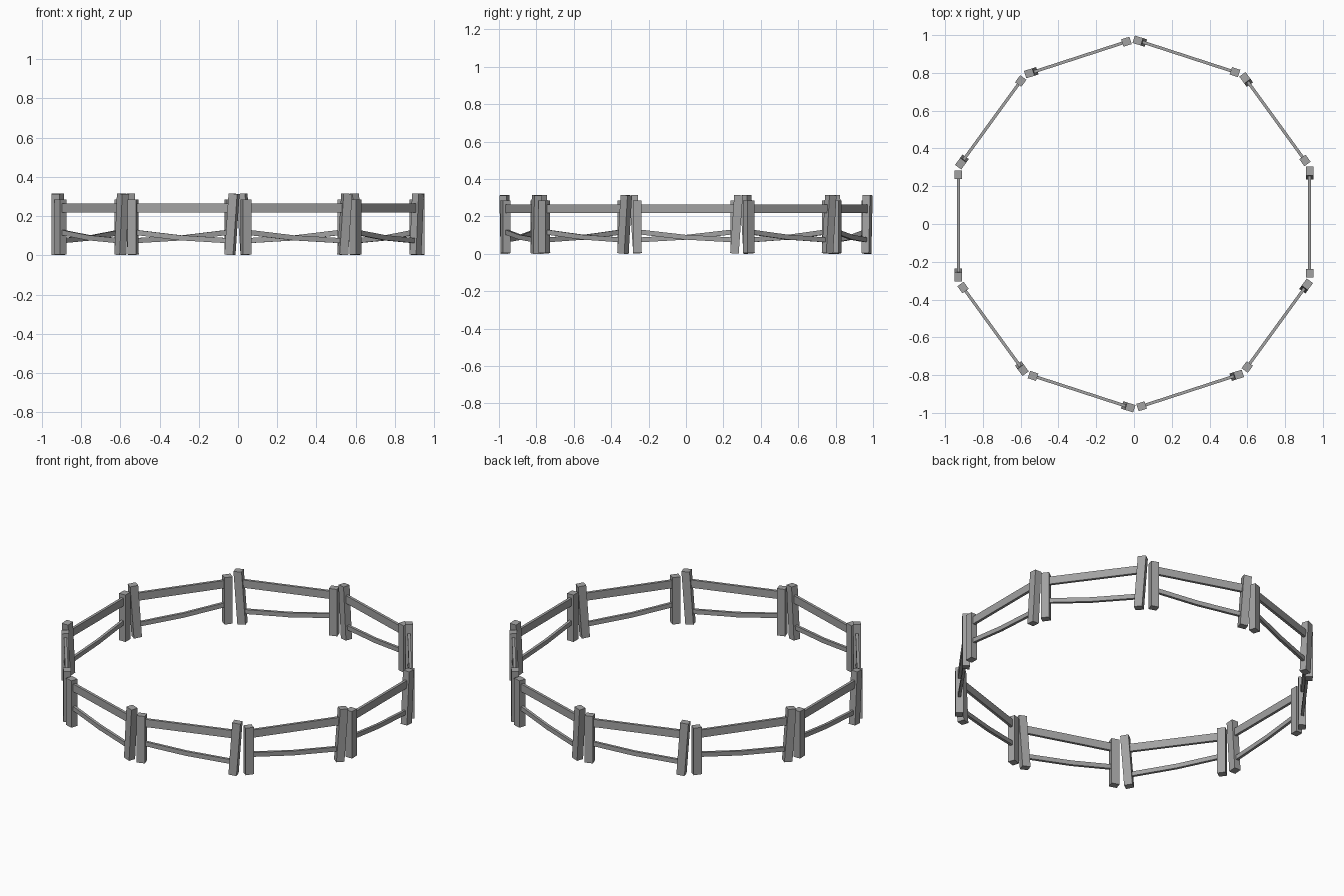
import bpy
from math import pi, radians
from mathutils import Matrix, Vector

cube = bpy.data.objects.get("Cube")
if cube:
    bpy.data.objects.remove(cube, do_unlink=True)

SIDES = 10
APOTHEM = 0.93

wood = bpy.data.materials.new("weathered_grey")
wood.use_nodes = True
grey = (0.36, 0.36, 0.36, 1)
wood.diffuse_color = grey
wood.node_tree.nodes["Principled BSDF"].inputs["Base Color"].default_value = grey

BOX_FACES = [(0, 1, 3, 2), (4, 6, 7, 5), (0, 4, 5, 1),
             (2, 3, 7, 6), (0, 2, 6, 4), (1, 5, 7, 3)]


def beam(name, start, end, width, depth):
    """Mesh of a square-cut beam in the panel plane; points are (along, height)."""
    a, b = Vector(start), Vector(end)
    d = (b - a).normalized()
    side = Vector((-d.y, d.x)) * width / 2
    verts = []
    for p in (a, b):
        for s in (-1, 1):
            for r in (-depth / 2, depth / 2):
                q = p + side * s
                verts.append((APOTHEM + r, q.x, q.y))
    mesh = bpy.data.meshes.new(name)
    mesh.from_pydata(verts, [], BOX_FACES)
    mesh.materials.append(wood)
    return mesh


# One fence panel: straight post, leaning post, top rail, cracked lower rail
parts = [
    beam("straight_post", (-0.26, 0.005), (-0.26, 0.285), 0.046, 0.041),
    beam("leaning_post", (0.259, 0.002), (0.281, 0.314), 0.046, 0.041),
    beam("top_rail", (-0.25, 0.24), (0.265, 0.24), 0.046, 0.016),
    beam("lower_rail_long_half", (-0.25, 0.117), (0.003, 0.088), 0.026, 0.016),
    beam("lower_rail_short_half", (-0.003, 0.089), (0.26, 0.074), 0.026, 0.016),
]

# Repeat the panel around the ring
for i in range(SIDES):
    for mesh in parts:
        obj = bpy.data.objects.new(f"{mesh.name}_{i + 1}", mesh)
        obj.matrix_world = Matrix.Rotation(2 * pi * i / SIDES, 4, 'Z')
        bpy.context.collection.objects.link(obj)
